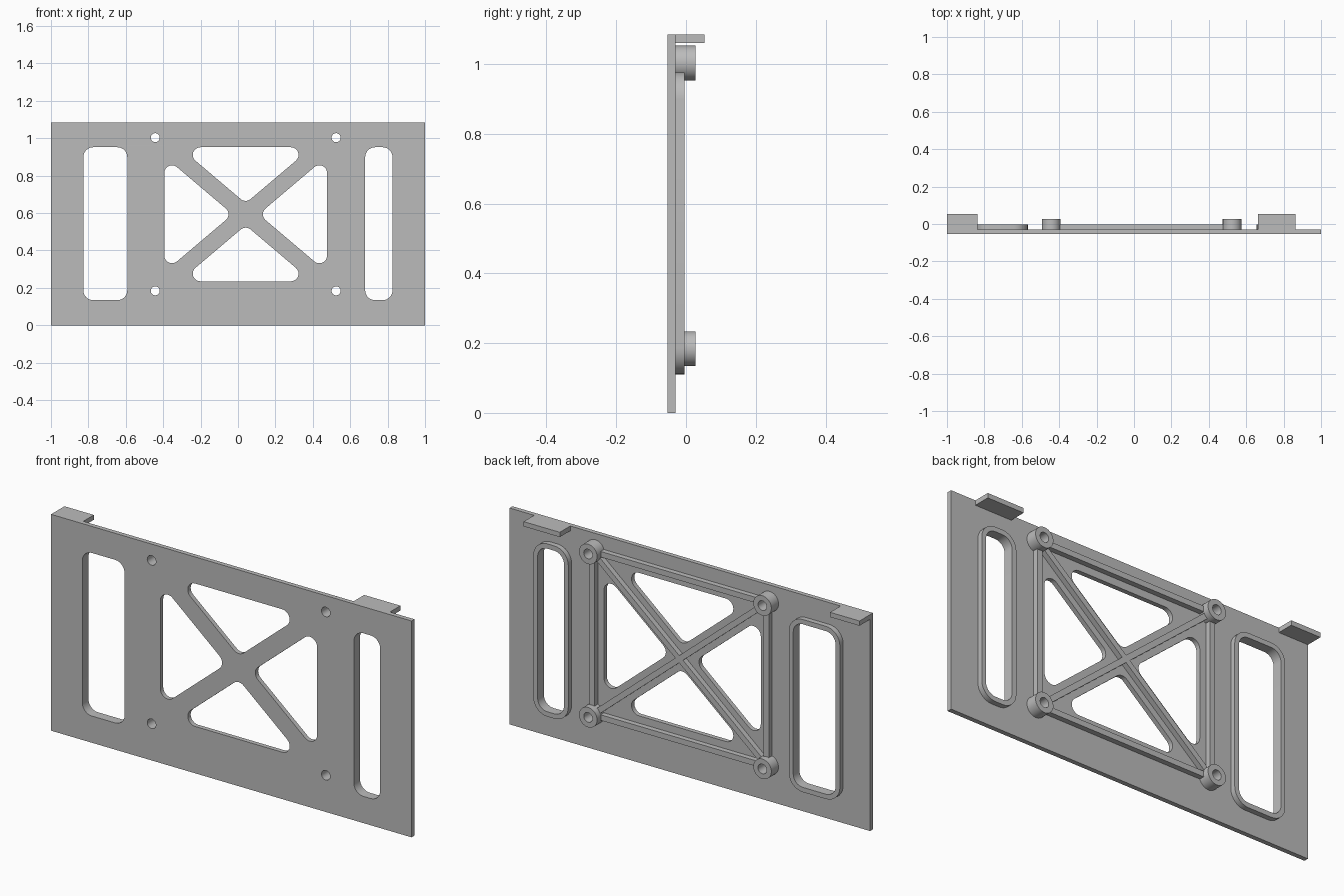
import bpy, bmesh, math
from mathutils import Vector, Matrix

if "Cube" in bpy.data.objects:
    bpy.data.objects.remove(bpy.data.objects["Cube"])

grey = bpy.data.materials.new("plain_grey")
grey.diffuse_color = (0.5, 0.5, 0.5, 1)
grey.use_nodes = True
grey.node_tree.nodes["Principled BSDF"].inputs["Base Color"].default_value = grey.diffuse_color

# Key sizes (outlines are in x, z; depth is y)
Y_FRONT, Y_PLATE, Y_RIB, Y_BOSS, Y_TAB = -0.053, -0.030, -0.004, 0.027, 0.053
TOP = 1.085
CX, CZ = 0.041, 0.5935          # centre of the cross-braced frame
HX, HZ = 0.4835, 0.4095         # half spacing of the bosses
HOLE_R, BOSS_R = 0.024, 0.05
SLOTS = {"left": (-0.827, -0.592), "right": (0.68, 0.826)}
SLOT_Z = (0.134, 0.952)


def rect(x0, x1, z0, z1):
    return [(x0, z0), (x1, z0), (x1, z1), (x0, z1)]


def circle(cx, cz, r, n=40):
    return [(cx + r * math.cos(2 * math.pi * i / n),
             cz + r * math.sin(2 * math.pi * i / n)) for i in range(n)]


def rounded(corners, r, seg=8):
    """Round every corner of a convex polygon with an arc of radius r."""
    pts, n = [], len(corners)
    for i in range(n):
        p = Vector(corners[i])
        a = (Vector(corners[i - 1]) - p).normalized()
        b = (Vector(corners[(i + 1) % n]) - p).normalized()
        half = a.angle(b) / 2
        c = p + (a + b).normalized() * (r / math.sin(half))
        u = p + a * (r / math.tan(half)) - c
        v = p + b * (r / math.tan(half)) - c
        ang = u.angle(v)
        for k in range(seg + 1):
            t = k / seg
            q = c + (u * math.sin((1 - t) * ang) + v * math.sin(t * ang)) / math.sin(ang)
            pts.append((q.x, q.y))
    return pts


def slab(name, loops, y0, y1):
    """Extrude an outline (with optional hole outlines) from y0 to y1."""
    cu = bpy.data.curves.new(name + "_profile", 'CURVE')
    cu.dimensions = '2D'
    cu.fill_mode = 'BOTH'
    cu.extrude = (y1 - y0) / 2
    for loop in loops:
        sp = cu.splines.new('POLY')
        sp.points.add(len(loop) - 1)
        for pt, (x, z) in zip(sp.points, loop):
            pt.co = (x, z, 0, 1)
        sp.use_cyclic_u = True
    tmp = bpy.data.objects.new(name + "_profile", cu)
    bpy.context.collection.objects.link(tmp)
    dg = bpy.context.evaluated_depsgraph_get()
    me = bpy.data.meshes.new_from_object(tmp.evaluated_get(dg))
    bpy.data.objects.remove(tmp)
    bpy.data.curves.remove(cu)
    me.name = name
    me.transform(Matrix.Translation((0, (y0 + y1) / 2, 0)) @ Matrix.Rotation(math.pi / 2, 4, 'X'))
    bm = bmesh.new()
    bm.from_mesh(me)
    bmesh.ops.remove_doubles(bm, verts=bm.verts, dist=1e-5)
    bmesh.ops.recalc_face_normals(bm, faces=bm.faces)
    bm.to_mesh(me)
    bm.free()
    me.materials.clear()
    me.materials.append(grey)
    ob = bpy.data.objects.new(name, me)
    bpy.context.collection.objects.link(ob)
    bpy.ops.object.select_all(action='DESELECT')
    ob.select_set(True)
    bpy.context.view_layer.objects.active = ob
    bpy.ops.object.shade_smooth_by_angle(angle=math.radians(30))
    return ob


# Triangular openings between the diagonal bars
A, B, h = 0.435, 0.3585, 0.045
theta = math.atan2(HZ, HX)
s, c, k = math.sin(theta), math.cos(theta), math.tan(theta)
openings = []
for sg in (-1, 1):
    e = k * A - h / c
    side = [(CX + sg * A, CZ - e), (CX + sg * A, CZ + e), (CX + sg * h / s, CZ)]
    e = B / k - h / s
    flat = [(CX - e, CZ + sg * B), (CX + e, CZ + sg * B), (CX, CZ + sg * h / c)]
    openings += [rounded(side, 0.041), rounded(flat, 0.041)]

# Main plate with slots, openings and screw holes
bosses = [(CX + i * HX, CZ + j * HZ) for i, j in ((-1, -1), (1, -1), (1, 1), (-1, 1))]
slots = {n: rounded(rect(*x, *SLOT_Z), 0.053) for n, x in SLOTS.items()}
slab("plate", [rect(-1, 1, 0, TOP)] + list(slots.values()) + openings
     + [circle(x, z, HOLE_R) for x, z in bosses], Y_FRONT, Y_PLATE)

# Raised rims round the slots
w = 0.024
for n, (x0, x1) in SLOTS.items():
    outer = rounded(rect(x0 - w, x1 + w, SLOT_Z[0] - w, SLOT_Z[1] + w), 0.053 + w)
    slab("slot_rim_" + n, [outer, slots[n]], Y_PLATE, Y_RIB)

# Hollow screw bosses
for i, (x, z) in enumerate(bosses):
    slab(f"boss_{i + 1}", [circle(x, z, BOSS_R), circle(x, z, HOLE_R)], Y_PLATE, Y_BOSS)


# Stiffening ribs joining the bosses
def rib(name, p, q, half=0.014, gap=0.037):
    p, q = Vector(p), Vector(q)
    d = (q - p).normalized()
    n = Vector((-d.y, d.x)) * half
    p, q = p + d * gap, q - d * gap
    slab(name, [[tuple(v) for v in (p - n, q - n, q + n, p + n)]], Y_PLATE, Y_RIB)


for i in range(4):
    rib(f"frame_rib_{i + 1}", bosses[i], bosses[(i + 1) % 4])
for i in range(2):
    rib(f"diagonal_rib_{i + 1}", bosses[i], bosses[i + 2])

# Hooked tabs along the top edge
for n, x0, x1 in (("left", -1, -0.837), ("right", 0.663, 0.864)):
    slab("top_tab_" + n, [rect(x0, x1, 1.061, TOP)], Y_PLATE, Y_TAB)
